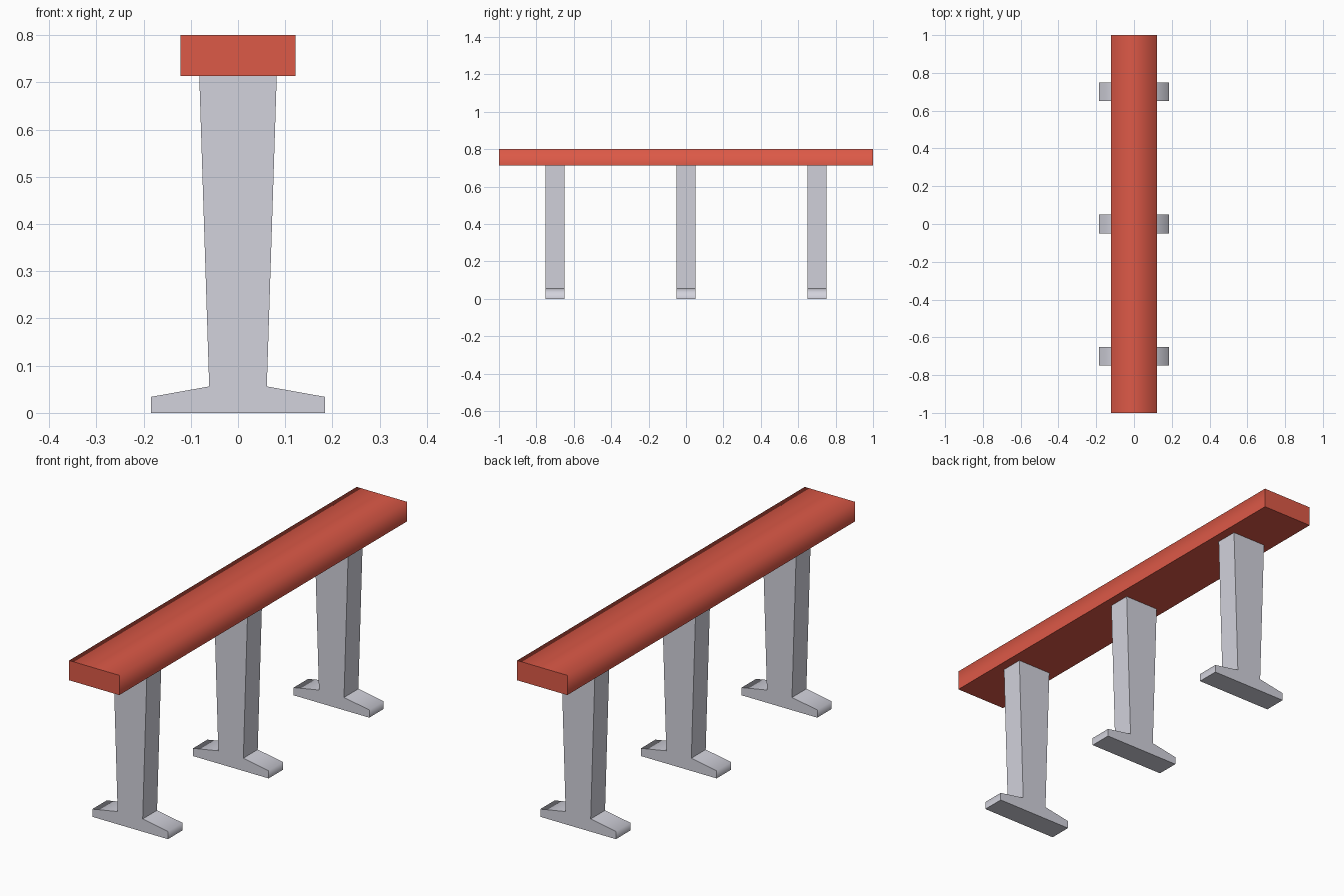
import bpy, bmesh

if "Cube" in bpy.data.objects:
    bpy.data.objects.remove(bpy.data.objects["Cube"])


def material(name, rgb):
    m = bpy.data.materials.new(name)
    m.diffuse_color = (*rgb, 1.0)
    m.use_nodes = True
    m.node_tree.nodes["Principled BSDF"].inputs["Base Color"].default_value = m.diffuse_color
    return m


RED = material("red", (0.72, 0.10, 0.063))
GREY = material("light grey", (0.65, 0.65, 0.72))


def extrude_profile(name, profile, y, depth, mat, soft):
    """Extrude a closed x-z profile along y; soft = test for profile corners that stay smooth."""
    bm = bmesh.new()
    verts = [bm.verts.new((x, -depth / 2, z)) for x, z in profile]
    face = bm.faces.new(verts)
    ext = bmesh.ops.extrude_face_region(bm, geom=[face])
    moved = [g for g in ext["geom"] if isinstance(g, bmesh.types.BMVert)]
    bmesh.ops.translate(bm, verts=moved, vec=(0, depth, 0))
    bmesh.ops.recalc_face_normals(bm, faces=bm.faces)
    for f in bm.faces:
        f.smooth = True
    for e in bm.edges:
        a, b = (v.co for v in e.verts)
        along_y = abs(a.y - b.y) > 1e-4
        e.smooth = along_y and soft(a.x, a.z)
    mesh = bpy.data.meshes.new(name)
    bm.to_mesh(mesh)
    bm.free()
    mesh.materials.append(mat)
    obj = bpy.data.objects.new(name, mesh)
    obj.location.y = y
    bpy.context.collection.objects.link(obj)
    return obj


def mirrored(right):
    """Complete a right-hand half profile (bottom to top) with its mirror image."""
    return right + [(-x, z) for x, z in reversed(right)]


# Seat plank, softly shaded across its top long edges
extrude_profile("seat", mirrored([(0.122, 0.713), (0.122, 0.80)]),
                0, 2.0, RED, lambda x, z: z > 0.75)

# Three tapered legs with splayed feet
leg = mirrored([(0.184, 0), (0.184, 0.034), (0.061, 0.056), (0.082, 0.713)])
for label, y in (("front", -0.7), ("middle", 0.0), ("back", 0.7)):
    extrude_profile(label + "_leg", leg, y, 0.10, GREY,
                    lambda x, z: 0.01 < z < 0.045)
